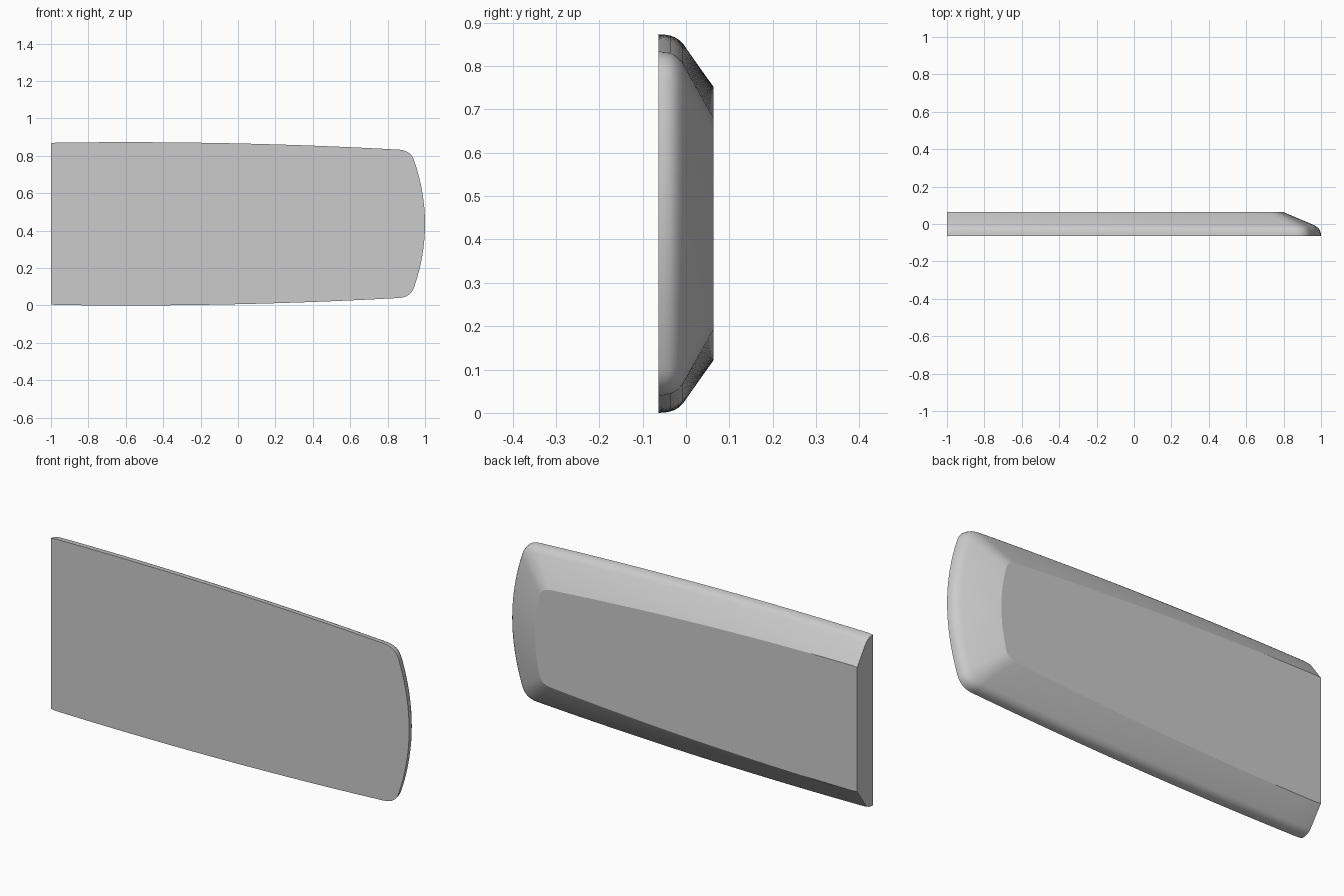
import bpy
import bmesh

cube = bpy.data.objects.get("Cube")
if cube:
    bpy.data.objects.remove(cube, do_unlink=True)

MID_Z = 0.4365


def half_outline(height, bend, peak, corner, tip):
    """Upper half of a tapered outline, from the flat end to the rounded tip."""
    (sx, ctrl, end) = corner
    side = lambda x: height - bend * (x - peak) ** 2
    pts = [(-1, side(-1) - 0.003)]
    # Long curved side
    n = 20
    for i in range(n + 1):
        x = -0.975 + (sx + 0.975) * i / n
        pts.append((x, side(x)))
    # Rounded corner
    start = pts[-1]
    for i in range(1, 9):
        t = i / 8
        pts.append(tuple((1 - t) ** 2 * a + 2 * t * (1 - t) * b + t * t * c
                         for a, b, c in zip(start, ctrl, end)))
    # Bowed tip
    for i in range(1, 9):
        z = end[1] * (1 - i / 8)
        pts.append((tip - (tip - end[0]) * (z / end[1]) ** 2, z))
    return pts


def full_outline(*args):
    top = half_outline(*args)
    return top + [(x, -z) for x, z in reversed(top[:-1])]


front = full_outline(0.4365, 0.0187, -0.6,
                     (0.86, (0.925, 0.393), (0.943, 0.335)), 1.0)
back = full_outline(0.316, 0.024, -1.0,
                    (0.72, (0.765, 0.238), (0.772, 0.205)), 0.80)

# Depth and blend from front outline to back outline: rounded rim, then bevel
profile = [(-0.063, 0), (-0.048, 0.008), (-0.036, 0.025), (-0.026, 0.055),
           (-0.017, 0.1), (-0.007, 0.175), (0.063, 1)]

bm = bmesh.new()
rings = []
for y, t in profile:
    rings.append([bm.verts.new((a[0] + (b[0] - a[0]) * t, y,
                                MID_Z + a[1] + (b[1] - a[1]) * t))
                  for a, b in zip(front, back)])
for lo, hi in zip(rings, rings[1:]):
    for i in range(len(lo) - 1):
        bm.faces.new((lo[i], lo[i + 1], hi[i + 1], hi[i])).smooth = True

# Flat front, back and square end
caps = [bm.faces.new(rings[0]), bm.faces.new(rings[-1]),
        bm.faces.new([r[0] for r in rings] + [r[-1] for r in reversed(rings)])]
for cap in caps:
    for edge in cap.edges:
        edge.smooth = False
bmesh.ops.recalc_face_normals(bm, faces=bm.faces)

mesh = bpy.data.meshes.new("bevelled_panel")
bm.to_mesh(mesh)
bm.free()
panel = bpy.data.objects.new("bevelled_panel", mesh)
bpy.context.collection.objects.link(panel)

# Plain grey finish
grey = bpy.data.materials.new("plain_grey")
grey.use_nodes = True
colour = (0.6, 0.6, 0.6, 1)
grey.diffuse_color = colour
grey.node_tree.nodes["Principled BSDF"].inputs["Base Color"].default_value = colour
mesh.materials.append(grey)
